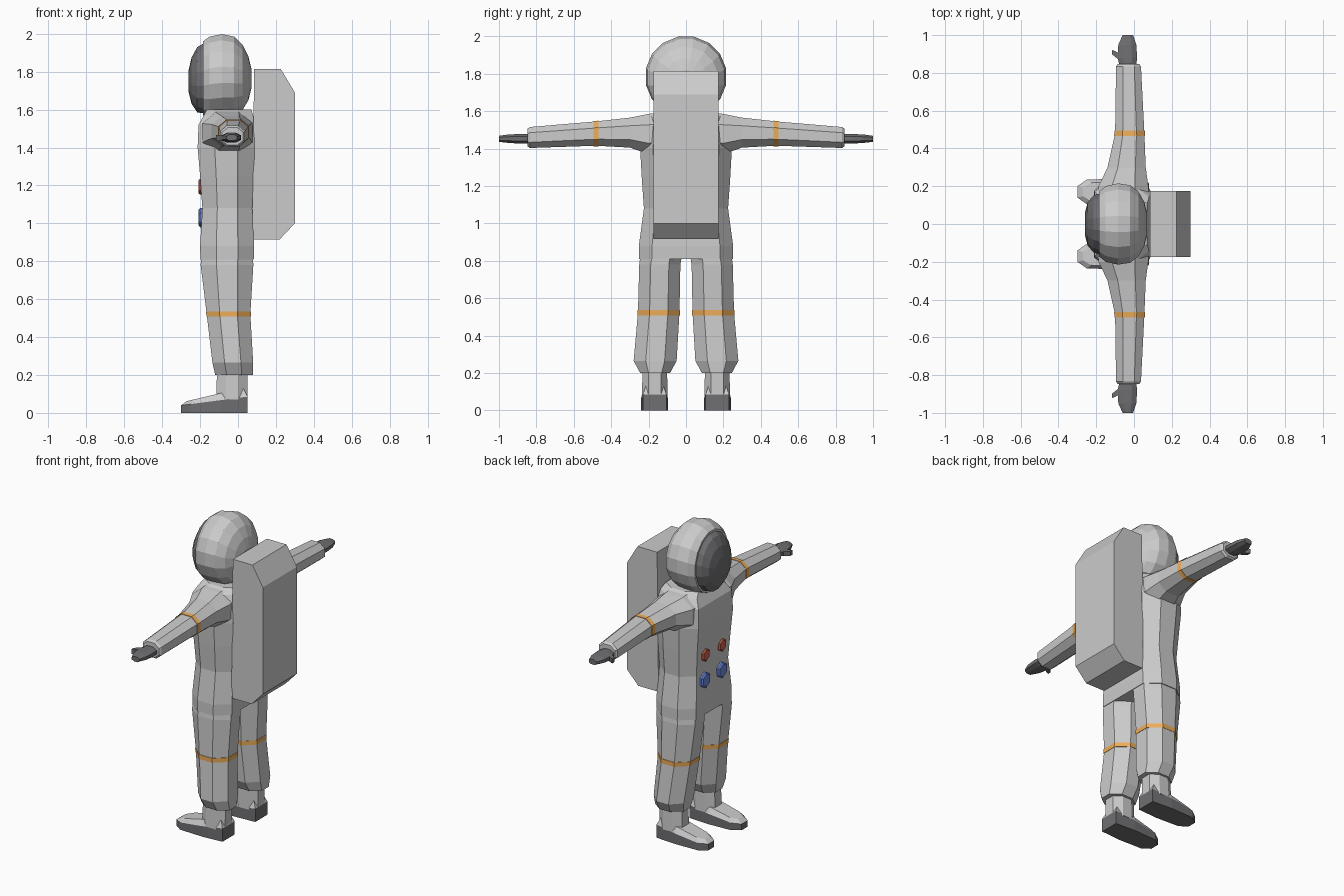
import bpy, bmesh, math


def material(name, rgb):
    m = bpy.data.materials.new(name)
    m.diffuse_color = (*rgb, 1)
    return m


DARK = material("dark_grey", (0.16, 0.16, 0.17))
ORANGE = material("orange", (0.85, 0.42, 0.1))
RED = material("red", (0.6, 0.12, 0.07))
BLUE = material("blue", (0.15, 0.25, 0.75))


def loft(name, rings, mat=None, mirror=False):
    """Skin a row of equal-length point rings and cap both ends."""
    bm = bmesh.new()
    rows = [[bm.verts.new(p) for p in r] for r in rings]
    n = len(rows[0])
    for a, b in zip(rows, rows[1:]):
        for i in range(n):
            j = (i + 1) % n
            bm.faces.new((a[i], a[j], b[j], b[i]))
    bm.faces.new(rows[0][::-1])
    bm.faces.new(rows[-1])
    bmesh.ops.recalc_face_normals(bm, faces=bm.faces)
    me = bpy.data.meshes.new(name)
    bm.to_mesh(me)
    bm.free()
    ob = bpy.data.objects.new(name, me)
    bpy.context.collection.objects.link(ob)
    if mat:
        me.materials.append(mat)
    if mirror:
        mod = ob.modifiers.new("mirror", "MIRROR")
        mod.use_axis = (False, True, False)
    return ob


def octagon(a0, a1, b0, b1, ca=0.3, cb=0.3):
    """Rectangle with chamfered corners; ca, cb are chamfer fractions."""
    da, db = (a1 - a0) * ca, (b1 - b0) * cb
    return [(a0 + da, b0), (a1 - da, b0), (a1, b0 + db), (a1, b1 - db),
            (a1 - da, b1), (a0 + da, b1), (a0, b1 - db), (a0, b0 + db)]


def flat(z, x0, x1, y0, y1, cy=0.28):
    return [(x, y, z) for x, y in octagon(x0, x1, y0, y1, 0.3, cy)]


def across(y, x0, x1, z0, z1, c=0.27):
    return [(x, y, z) for x, z in octagon(x0, x1, z0, z1, c, c)]


# Torso, from crotch to collar
loft("torso", [flat(z, x0, x1, -w, w, 0.14) for z, x0, x1, w in (
    (0.81, -0.198, 0.083, 0.252), (0.88, -0.2, 0.085, 0.252),
    (1.08, -0.188, 0.075, 0.225), (1.25, -0.2, 0.083, 0.237),
    (1.4, -0.213, 0.088, 0.245), (1.52, -0.208, 0.085, 0.235),
    (1.57, -0.18, 0.08, 0.2), (1.6, -0.165, 0.07, 0.15))])

# Trouser legs with their bands
loft("trouser_leg", [flat(*r) for r in (
    (0.2, -0.12, 0.08, 0.085, 0.245), (0.265, -0.135, 0.08, 0.05, 0.28),
    (0.52, -0.165, 0.065, 0.035, 0.257), (0.78, -0.197, 0.081, 0.03, 0.25),
    (0.9, -0.19, 0.075, 0.01, 0.235))], mirror=True)
loft("leg_band", [flat(0.508, -0.166, 0.068, 0.033, 0.26),
                  flat(0.536, -0.169, 0.068, 0.033, 0.26)], ORANGE, True)

# Sleeves with their bands
loft("sleeve", [across(*r) for r in (
    (0.12, -0.19, 0.078, 1.37, 1.595), (0.2, -0.188, 0.076, 1.37, 1.585),
    (0.3, -0.14, 0.062, 1.405, 1.565), (0.48, -0.1, 0.055, 1.415, 1.545),
    (0.835, -0.095, 0.037, 1.403, 1.515),
    (0.848, -0.085, 0.027, 1.412, 1.505))], mirror=True)
loft("sleeve_band", [across(0.467, -0.105, 0.059, 1.412, 1.549),
                     across(0.495, -0.103, 0.057, 1.412, 1.547)], ORANGE, True)

# Gloves: flat palm and a small thumb
loft("glove", [across(*r) for r in (
    (0.83, -0.075, 0.01, 1.428, 1.478), (0.88, -0.087, 0.017, 1.426, 1.478),
    (0.95, -0.083, 0.012, 1.43, 1.475), (1.0, -0.06, -0.005, 1.436, 1.468))],
    DARK, True)
loft("thumb", [[(x, y + dy, z) for dy, z in
                ((-w, 1.435), (w, 1.435), (w, 1.465), (-w, 1.465))]
               for x, y, w in ((-0.07, 0.88, 0.017), (-0.1, 0.9, 0.015),
                               (-0.117, 0.91, 0.011))], DARK, True)

# Boots: shaft, upper and sloping dark sole
loft("boot_shaft", [flat(0.07, -0.115, 0.049, 0.098, 0.237, 0.25),
                    flat(0.25, -0.11, 0.05, 0.102, 0.23, 0.25)], mirror=True)
PLAN = [(0.05, 0.105), (0.05, 0.23), (-0.09, 0.24), (-0.25, 0.235),
        (-0.3, 0.2), (-0.3, 0.14), (-0.25, 0.105), (-0.09, 0.097)]
edge = [(x, y, 0.04 + 0.13 * (x + 0.3)) for x, y in PLAN]
top = [(-0.1 + (x + 0.1) * 0.85, 0.168 + (y - 0.168) * 0.75,
        0.062 + 0.2 * (x + 0.3)) for x, y in PLAN]
loft("boot_upper", [edge, top], mirror=True)
loft("boot_sole", [[(x, y, 0) for x, y in PLAN], edge], DARK, True)


# Helmet and visor: oval rings stacked front to back
def oval(x, w, z0, z1, n=16):
    t = [2 * math.pi * (i + 0.5) / n for i in range(n)]
    k = 1 / math.cos(math.pi / n)
    return [(x, w * k * math.cos(a),
             (z0 + z1) / 2 + (z1 - z0) / 2 * k * math.sin(a)) for a in t]


loft("helmet", [oval(*r) for r in (
    (-0.185, 0.172, 1.57, 1.96), (-0.15, 0.2, 1.565, 1.985),
    (-0.085, 0.215, 1.57, 1.998), (-0.02, 0.205, 1.575, 1.985),
    (0.025, 0.17, 1.6, 1.94), (0.055, 0.115, 1.65, 1.88),
    (0.07, 0.055, 1.71, 1.82))])
loft("visor", [oval(*r) for r in (
    (-0.18, 0.162, 1.58, 1.95), (-0.215, 0.15, 1.585, 1.93),
    (-0.245, 0.115, 1.63, 1.875), (-0.26, 0.06, 1.69, 1.81))], DARK)

# Backpack: chamfered side profile extruded across y
PACK = [(0.075, 0.915), (0.22, 0.915), (0.3, 1.0),
        (0.3, 1.69), (0.225, 1.815), (0.085, 1.815)]
loft("backpack", [[(x, y, z) for x, z in PACK] for y in (-0.174, 0.174)])

# Hexagonal chest buttons
for name, z, r, mat in (("red_button", 1.193, 0.042, RED),
                        ("blue_button", 1.03, 0.051, BLUE)):
    loft(name, [[(x, 0.085 + s * math.sin(a), z + s * math.cos(a))
                 for a in (math.pi / 3 * i for i in range(6))]
                for x, s in ((-0.17, r), (-0.2, r), (-0.208, r * 0.8))],
         mat, True)
